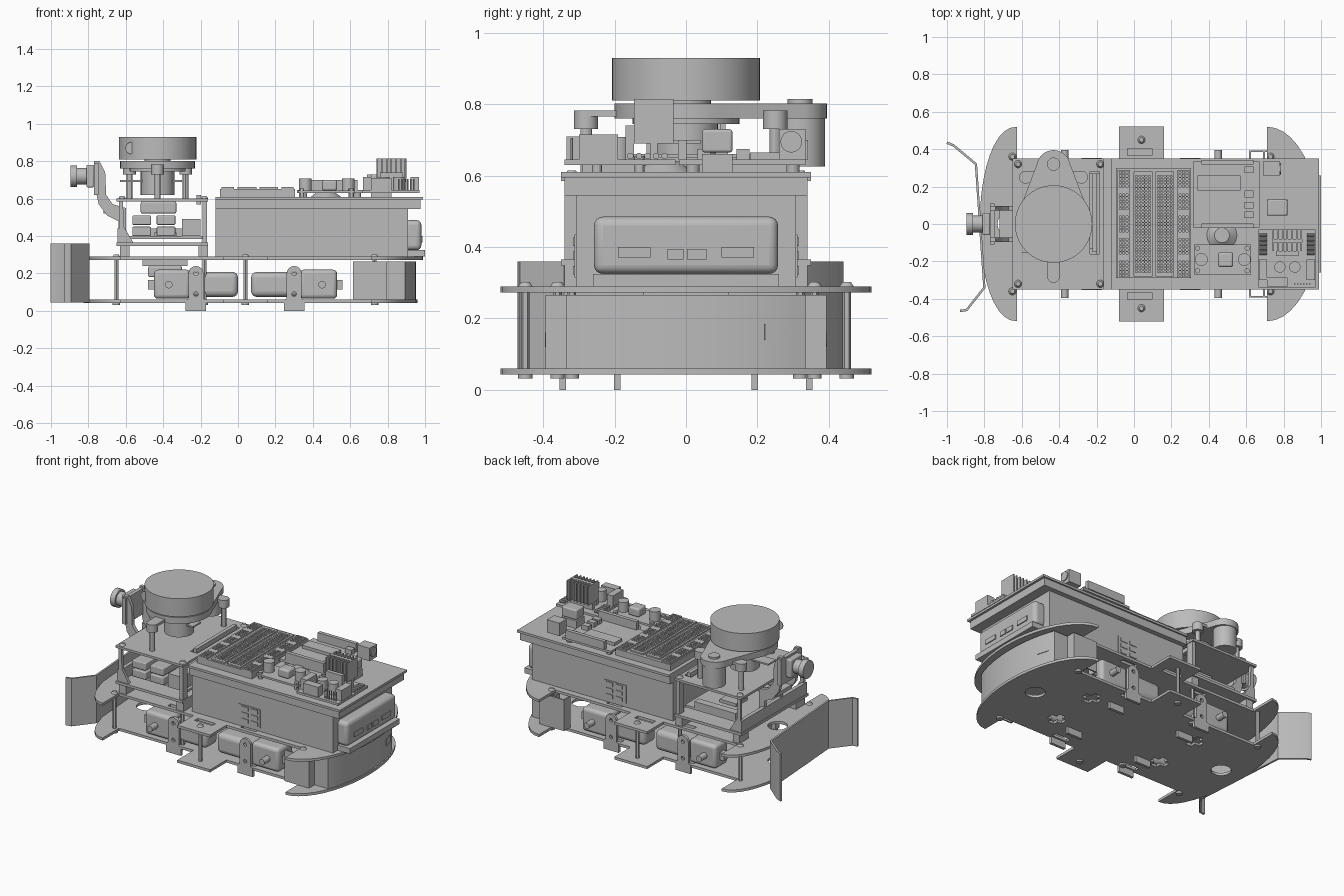
import bpy, bmesh
from math import sin, cos, pi, radians, asin
from mathutils import Matrix, Vector

default = bpy.data.objects.get("Cube")
if default:
    bpy.data.objects.remove(default)

grey = bpy.data.materials.new("plain grey")
grey.use_nodes = True
tone = (.5, .5, .5, 1)
grey.diffuse_color = tone
grey.node_tree.nodes["Principled BSDF"].inputs["Base Color"].default_value = tone
parts = []


def add(name, mesh):
    obj = bpy.data.objects.new(name, mesh)
    bpy.context.collection.objects.link(obj)
    mesh.materials.clear()
    mesh.materials.append(grey)
    parts.append(obj)
    return obj


def finish(name, bm):
    mesh = bpy.data.meshes.new(name)
    bm.to_mesh(mesh)
    bm.free()
    return add(name, mesh)


def box(name, xs, ys, zs, round_by=0):
    spans = (xs, ys, zs)
    middle = Vector([sum(s) / 2 for s in spans])
    size = [abs(s[1] - s[0]) for s in spans]
    bm = bmesh.new()
    bmesh.ops.create_cube(bm, size=1, matrix=Matrix.Translation(middle) @ Matrix.Diagonal((*size, 1)))
    obj = finish(name, bm)
    if round_by:
        bevel = obj.modifiers.new("Rounded edges", "BEVEL")
        bevel.width, bevel.segments = round_by, 4


def cylinder(name, start, radius, length, axis="Z", sides=32, top=None):
    """Round part growing from start along the axis."""
    turn = {"X": Matrix.Rotation(pi / 2, 4, "Y"), "Y": Matrix.Rotation(-pi / 2, 4, "X"), "Z": Matrix()}[axis]
    bm = bmesh.new()
    bmesh.ops.create_cone(bm, cap_ends=True, segments=sides, radius1=radius,
                          radius2=radius if top is None else top, depth=abs(length),
                          matrix=Matrix.Translation(start) @ turn @ Matrix.Translation((0, 0, length / 2)))
    finish(name, bm)


def plate(name, outline, low, high, holes=(), upright=False):
    """Flat outline with holes, extruded up, or along y when upright."""
    curve = bpy.data.curves.new(name, "CURVE")
    curve.dimensions, curve.fill_mode, curve.extrude = "2D", "BOTH", (high - low) / 2
    for loop in (outline, *holes):
        spline = curve.splines.new("POLY")
        spline.points.add(len(loop) - 1)
        for point, (u, v) in zip(spline.points, loop):
            point.co = (u, v, 0, 1)
        spline.use_cyclic_u = True
    temp = bpy.data.objects.new(name, curve)
    mesh = bpy.data.meshes.new_from_object(temp)
    bpy.data.objects.remove(temp)
    middle = (low + high) / 2
    if upright:
        mesh.transform(Matrix.Translation((0, middle, 0)) @ Matrix.Rotation(pi / 2, 4, "X"))
    else:
        mesh.transform(Matrix.Translation((0, 0, middle)))
    add(name, mesh)


def ribbon(name, path, zs, thickness):
    """Upright strip of even thickness following a path."""
    points = [Vector(p) for p in path]
    near, far = [], []
    for i, p in enumerate(points):
        before = (p - points[i - 1]).normalized() if i else Vector((0, 0))
        after = (points[i + 1] - p).normalized() if i + 1 < len(points) else Vector((0, 0))
        along = (before + after).normalized()
        side = Vector((-along.y, along.x)) * thickness / 2
        near.append(tuple(p + side))
        far.append(tuple(p - side))
    plate(name, near + far[::-1], *zs)


def ring(x, y, r, n=24):
    return [(x + r * cos(2 * pi * i / n), y + r * sin(2 * pi * i / n)) for i in range(n)]


def slot(x, y, w, h):
    return [(x - w / 2, y - h / 2), (x + w / 2, y - h / 2), (x + w / 2, y + h / 2), (x - w / 2, y + h / 2)]


def cross(x, y, a, b):
    return [(x - a, y - b), (x - b, y - b), (x - b, y - a), (x + b, y - a), (x + b, y - b), (x + a, y - b),
            (x + a, y + b), (x + b, y + b), (x + b, y + a), (x - b, y + a), (x - b, y + b), (x - a, y + b)]


# Two chassis plates with crescent ends, side tabs and cut-outs
def chassis(tail):
    steps = [i * pi / 20 for i in range(11)]
    half = [(-.625 - .2 * cos(t) ** .9, .52 * sin(t)) for t in steps]
    half += [(-.625, .35), (-.08, .35), (-.08, .52), (.16, .52), (.16, .35), (.71, .35)]
    half += [(.71 + tail * cos(t), .52 * sin(t)) for t in reversed(steps)]
    return half + [(x, -y) for x, y in reversed(half[1:-1])]


sides = (-1, 1)
openings = [ring(.76, 0, .06), ring(-.67, 0, .06)]
openings += [cross(x, s * .16, .055, .022) for x in (-.33, .46) for s in sides]
openings += [slot(x, s * .31, .11, .03) for x in (-.23, .3) for s in sides]
plate("lower_chassis_plate", chassis(.25), .043, .06, openings)
openings += [slot(.03, s * .385, .13, .035) for s in sides]
plate("upper_chassis_plate", chassis(.28), .273, .29, openings)

# Posts with screw heads
for s in sides:
    for x, y in ((-.65, .36), (-.18, .32), (.04, .45), (.73, .36)):
        cylinder("chassis_post", (x, s * y, .06), .012, .215, sides=6)
        cylinder("upper_screw", (x, s * y, .29), .02, .012, top=.012)
        cylinder("lower_screw", (x, s * y, .043), .02, -.012)

# Drive motors, gearboxes and brackets
for s in sides:
    for bracket, gear, end, shaft in ((-.225, -.45, 0, -.37), (.3, .53, .07, .45)):
        seam = bracket - .03 if gear < end else bracket + .03
        box("gearbox", (gear, seam), (s * .2, s * .335), (.065, .22), .022)
        box("drive_motor", (seam, end), (s * .205, s * .33), (.075, .208), .03)
        tip = gear - .03 if gear < end else gear + .03
        box("gearbox_tip", (gear, tip), (s * .25, s * .29), (.115, .165))
        cylinder("drive_shaft", (shaft, s * .33, .14), .02, s * .065, "Y", 16)
        for y in (.193, .345):
            outline = [(bracket - .055, 0), (bracket + .055, 0), (bracket + .055, .06), (bracket + .04, .065)]
            outline += [(bracket + .04 * cos(a * pi / 8), .2 + .04 * sin(a * pi / 8)) for a in range(9)]
            outline += [(bracket - .04, .065), (bracket - .055, .06)]
            plate("motor_bracket", outline, s * y - .009, s * y + .009,
                  [ring(bracket, z, .012, 12) for z in (.09, .2)], True)
box("hanging_bracket", (-.51, -.27), (-.12, .12), (.24, .273))
box("hanging_sensor", (-.48, -.3), (-.09, .09), (.18, .24), .01)

# Front bumper with folded tips
ribbon("front_bumper", [(-1, .435), (-.965, .42), (-.845, .32), (-.8, -.34), (-.895, -.46), (-.93, -.465)],
       (.045, .36), .013)


# Curved rear wall following the plate edge, with stepped ends
def bow(ys, out=0):
    return [(.71 + (.235 + out) * cos(asin(y / .51)), y) for y in ys]


end = [(.62, .33), (.62, .39), (.79, .39), (.79, .33)]
ribbon("rear_wall", [(x, -y) for x, y in end] + bow([i * .033 for i in range(-10, 11)]) + end[::-1],
       (.06, .265), .012)
ribbon("rear_wall_label", bow((.22, .24, .26, .28, .298), .008), (.14, .185), .006)
for s in sides:
    box("wall_end_rib", (.69, .7), (s * .33, s * .39), (.06, .265))

# Main case, lid and rear power pack
box("main_case", (-.12, .91), (-.308, .308), (.29, .545))
box("case_rim", (-.12, .975), (-.34, .34), (.545, .595))
box("case_lid", (-.12, .99), (-.35, .35), (.595, .61))
box("power_pack_shelf", (.9, 1), (-.26, .26), (.29, .325))
box("power_pack", (.89, .98), (-.258, .258), (.325, .485), .025)
for y, w, z in ((-.145, .09, .385), (.145, .09, .385), (-.03, .045, .38), (.03, .055, .38)):
    box("power_port", (.98, .986), (y - w / 2, y + w / 2), (z - .015, z + .015))
for s in sides:
    box("case_switch_panel", (.22, .38), (s * .308, s * .312), (.315, .435))
    for x in (.27, .34):
        for z in (.335, .375, .415):
            box("case_switch", (x - .025, x + .025), (s * .308, s * .316), (z - .012, z + .012))

# Perforated prototyping board
box("proto_board", (-.095, .305), (-.29, .3), (.61, .652))
for x in (.048, .165):
    pits = [slot(x + i * .017, j * .017, .01, .01) for i in range(-2, 3) for j in range(-15, 16)]
    plate("pin_field", slot(x, 0, .1, .56), .652, .661, pits)
for x in (-.055, .265):
    pits = [slot(x + i * .018, k * .12 + j * .018, .011, .011)
            for i in (-1, 0, 1) for k in range(-2, 3) for j in range(-2, 3)]
    plate("power_rail", slot(x, 0, .065, .58), .652, .661, pits)

# Controller board
box("controller_board", (.315, .67), (-.02, .335), (.63, .645))
box("controller_cover", (.34, .57), (.18, .26), (.645, .665))
for y in (-.01, .33):
    box("pin_header", (.36, .64), (y - .012, y + .012), (.645, .7))
for x, y in ((.35, .3), (.64, .3), (.35, .02), (.64, .02)):
    cylinder("board_spacer", (x, y, .61), .018, .02, sides=12)
box("power_jack", (.69, .78), (.26, .335), (.645, .73))
cylinder("jack_mouth", (.78, .295, .695), .03, .006, "X")
for y in (.29, .05, .1, .16):
    box("small_chip", (.59, .64), (y - .018, y + .018), (.645, .675))
box("data_port", (.71, .82), (.045, .13), (.665, .73), .008)
box("data_port_base", (.71, .82), (.045, .13), (.61, .66))
cylinder("coil", (.47, -.06, .61), .08, .03, top=.04)

# Voltage regulator
box("regulator_board", (.32, .625), (-.27, -.11), (.63, .643))
for x in (.36, .59):
    cylinder("regulator_capacitor", (x, -.19, .643), .034, .065)
box("regulator_coil", (.45, .53), (-.23, -.15), (.643, .7), .012)
for x in (.34, .605):
    for y in (-.25, -.13):
        cylinder("regulator_spacer", (x, y, .61), .014, .045, sides=12)

# Motor driver with finned heat sink
box("driver_board", (.665, .97), (-.34, -.03), (.63, .645))
box("heat_sink_base", (.74, .9), (-.1, -.08), (.645, .815))
for i in range(7):
    x = .745 + i * .025
    box("heat_sink_fin", (x - .004, x + .004), (-.145, -.035), (.69, .815))
box("driver_chip", (.76, .88), (-.17, -.145), (.645, .74))
for x in (.69, .945):
    box("driver_terminal", (x - .022, x + .022), (-.3, -.19), (.645, .715))
    for i in range(5):
        cylinder("driver_diode", (x - .02, -.06 - i * .024, .655), .009, .04, "X", 10)
box("driver_front_terminal", (.71, .82), (-.335, -.285), (.645, .71))
for x in (.78, .86):
    cylinder("driver_capacitor", (x, -.23, .645), .03, .07)
for i in range(6):
    cylinder("driver_pin", (.86 + i * .016, -.32, .645), .004, .06, sides=6)

# Front deck and its frame
deck = [(-.65, -.35), (-.16, -.35), (-.16, .35), (-.65, .35)]
plate("front_deck", deck, .585, .6, [slot(-.21, .06, .05, .44)])
box("deck_header", (-.222, -.198), (-.15, .27), (.57, .62))
plate("frame_floor", deck, .348, .365, [slot(-.4, 0, .2, .3)])
gusset = [(-.635, .585), (-.615, .585), (-.61, .45), (-.56, .365), (-.635, .365)]
for s in sides:
    plate("front_gusset", gusset, s * .33 - .01, s * .33 + .01, upright=True)
    box("rear_pillar", (-.19, -.165), (s * .29, s * .34), (.29, .585))
    box("frame_foot", (-.21, -.16), (s * .25, s * .34), (.29, .348))
    box("front_foot", (-.63, -.58), (s * .25, s * .34), (.29, .348))
    for x in (-.62, -.18):
        cylinder("deck_screw", (x, s * .32, .6), .02, .014, top=.012)

# Small computer inside the frame
box("computer_board", (-.59, -.18), (-.27, .27), (.385, .4))
for x in (-.515, -.385):
    for z in (.4, .46):
        box("double_port", (x - .05, x + .05), (-.3, -.14), (z, z + .05), .006)
box("network_port", (-.3, -.2), (-.3, -.13), (.4, .49))
box("computer_chip", (-.45, -.33), (0, .12), (.4, .42))
box("side_connector", (-.55, -.25), (.22, .27), (.4, .44))
box("cooling_fan", (-.52, -.33), (-.1, .1), (.52, .585), .01)

# Camera arm and camera
arm = [(-.77, .8), (-.74, .8), (-.71, .74), (-.705, .62), (-.67, .57), (-.6, .55), (-.6, .36), (-.64, .36),
       (-.64, .48), (-.7, .51), (-.745, .57), (-.765, .66)]
for s in sides:
    plate("camera_arm", arm, s * .085 - .012, s * .085 + .012, upright=True)
box("camera_arm_bridge", (-.72, -.62), (-.08, .08), (.52, .545))
box("camera_arm_back", (-.645, -.62), (-.34, .34), (.365, .44))
box("camera_board", (-.77, -.745), (-.11, .11), (.62, .79))
box("camera_body", (-.81, -.77), (-.06, .06), (.66, .78), .008)
cylinder("camera_barrel", (-.81, 0, .72), .045, -.05, "X")
cylinder("camera_lens", (-.86, 0, .72), .058, -.035, "X")

# Spinning scanner on its pulley base
cylinder("scanner_head", (-.43, 0, .81), .207, .12, sides=64)
cylinder("scanner_neck", (-.43, 0, .79), .07, .02)
cylinder("scanner_window", (-.57, -.152, .87), .032, -.004, "Y")
base = [(-.43 + .2 * cos(radians(a)), .2 * sin(radians(a))) for a in range(150, 391, 8)]
base += [(-.43 + .09 * cos(radians(a)), .305 + .09 * sin(radians(a))) for a in range(10, 180, 10)]
plate("scanner_base", base, .76, .802)
cylinder("scanner_hub", (-.43, 0, .745), .15, .016)
cylinder("scanner_bearing", (-.43, 0, .62), .09, .125)
cylinder("scanner_motor", (-.43, .32, .625), .07, .135)
cylinder("scanner_pulley", (-.43, .32, .802), .035, .012)
for x, y in ((-.43, -.28), (-.58, .25), (-.28, .25)):
    cylinder("scanner_ear", (x, y, .73), .034, .052)
    cylinder("scanner_post", (x, y, .6), .016, .13, sides=12)
box("scanner_front_arm", (-.465, -.395), (-.28, -.15), (.765, .782))
box("scanner_rear_arm", (-.58, -.28), (.22, .28), (.765, .782))
box("scanner_plug", (-.63, -.3), (-.04, .04), (.69, .7))

# Smooth round parts while keeping hard edges
for obj in bpy.context.selected_objects:
    obj.select_set(False)
for obj in parts:
    obj.select_set(True)
bpy.context.view_layer.objects.active = parts[0]
bpy.ops.object.shade_smooth_by_angle(angle=radians(30))
